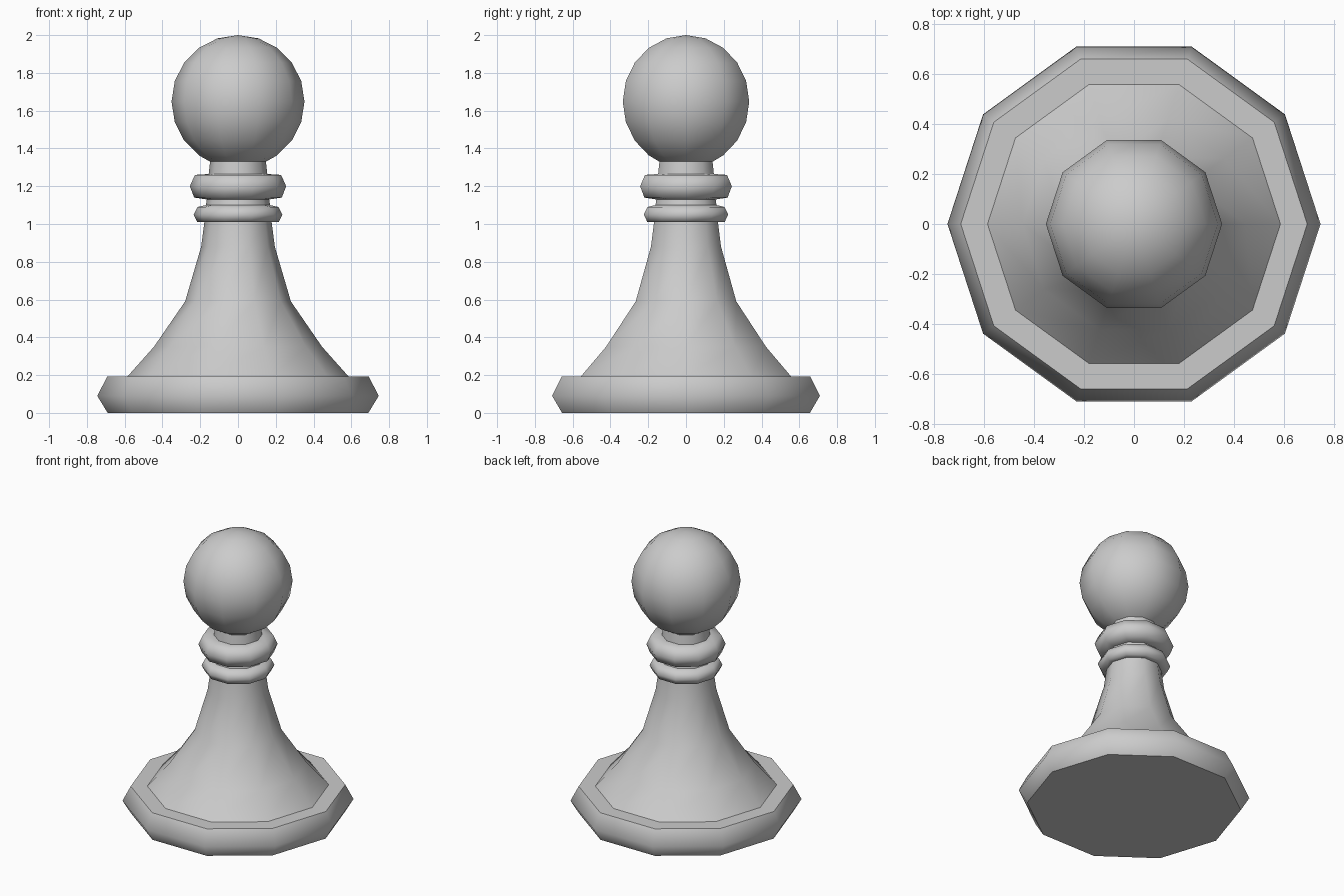
import bpy, bmesh
from math import radians, sin, cos, pi

if "Cube" in bpy.data.objects:
    bpy.data.objects.remove(bpy.data.objects["Cube"])

SIDES = 10


def lathe(name, profile, angle):
    """Spin an (r, z) profile, listed bottom to top, around the z axis."""
    bm = bmesh.new()
    rings = []
    for r, z in profile:
        if r == 0:
            rings.append([bm.verts.new((0, 0, z))] * SIDES)
        else:
            rings.append([bm.verts.new((r * cos(2 * pi * i / SIDES),
                                        r * sin(2 * pi * i / SIDES), z))
                          for i in range(SIDES)])
    for lo, hi in zip(rings, rings[1:]):
        for i in range(SIDES):
            j = (i + 1) % SIDES
            quad = [lo[i], lo[j], hi[j], hi[i]]
            bm.faces.new(list(dict.fromkeys(quad)))
    mesh = bpy.data.meshes.new(name)
    bm.to_mesh(mesh)
    bm.free()
    ob = bpy.data.objects.new(name, mesh)
    bpy.context.collection.objects.link(ob)
    bpy.ops.object.select_all(action='DESELECT')
    ob.select_set(True)
    bpy.context.view_layer.objects.active = ob
    bpy.ops.object.shade_smooth_by_angle(angle=radians(angle))
    return ob


# Wide foot with a bulging rim
lathe("base", [(0, 0), (0.69, 0), (0.745, 0.09), (0.692, 0.193), (0.585, 0.193)], 58)

# Flared stem
lathe("body", [(0.585, 0.193), (0.445, 0.35), (0.28, 0.59),
               (0.195, 0.88), (0.178, 1.01)], 60)

# Two collar rings and the grooves above them
lathe("lower_collar", [(0.178, 1.01), (0.215, 1.01), (0.235, 1.05), (0.215, 1.09),
                       (0.17, 1.10), (0.165, 1.13)], 65)
lathe("upper_collar", [(0.165, 1.13), (0.232, 1.14), (0.255, 1.20), (0.228, 1.26),
                       (0.155, 1.265)], 65)

# Neck
lathe("neck", [(0.155, 1.265), (0.148, 1.33)], 60)

# Ball head, cut off where it meets the neck
R, CZ = 0.352, 1.648
head = [(0.148, 1.33)]
head += [(R * cos(radians(a)), CZ + R * sin(radians(a))) for a in range(-54, 90, 18)]
head += [(0, CZ + R)]
lathe("head", head, 60)
